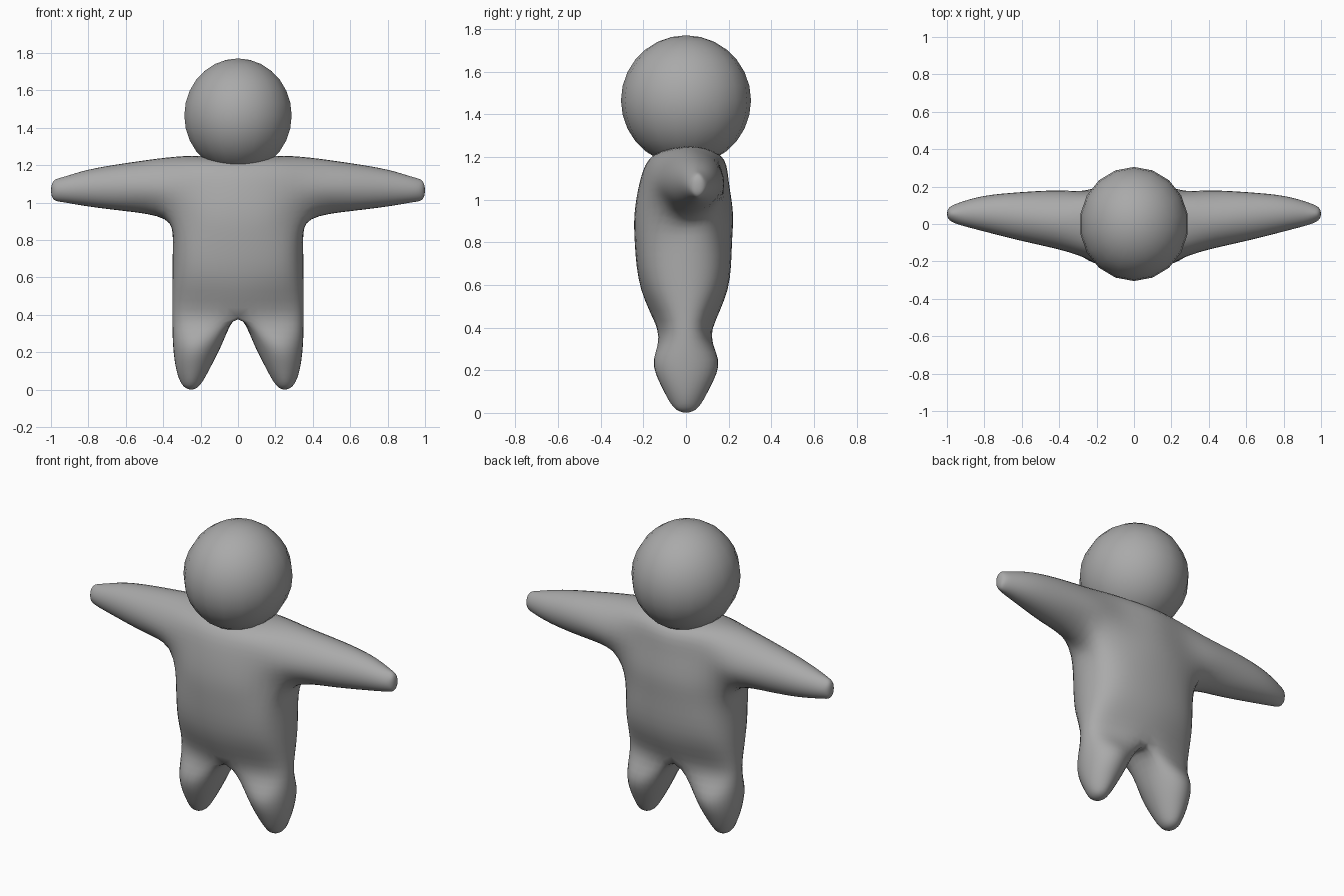
import bpy, bmesh
from math import sin, cos, pi
from mathutils import Vector

cube = bpy.data.objects.get("Cube")
if cube:
    bpy.data.objects.remove(cube)

grey = bpy.data.materials.new("plain grey")
grey.use_nodes = True
grey.diffuse_color = (0.4, 0.4, 0.4, 1)
grey.node_tree.nodes["Principled BSDF"].inputs["Base Color"].default_value = (0.4, 0.4, 0.4, 1)


def torso_ring(z, w, front, back):
    """Half ring: front centre, round the outer side, to back centre, then the core."""
    return [Vector(p) for p in (
        (0, front, z), (.57 * w, .88 * front, z), (.9 * w, .55 * front, z), (w, 0, z),
        (.9 * w, .55 * back, z), (.57 * w, .88 * back, z), (0, back, z), (0, 0, z))]


def leg_ring(z, cx, rx, ry):
    angles = [(i - 3) * pi / 4 for i in range(8)]
    return [Vector((cx + rx * cos(a), ry * sin(a), z)) for a in angles]


def arm_ring(x, cy, cz, ry, rz):
    """Ring from the front-bottom corner, along the bottom, up the back and round."""
    angles = [(i - 3) * pi / 4 for i in range(8)]
    return [Vector((x, cy + ry * cos(a), cz + rz * sin(a))) for a in angles]


def bridge(a, b, spans):
    return [(a[i], a[(i + 1) % 8], b[(i + 1) % 8], b[i]) for i in spans]


def cap(ring, centre):
    return [(Vector(centre), ring[i], ring[i + 1], ring[(i + 2) % 8]) for i in (1, 3, 5)] + \
           [(Vector(centre), ring[7], ring[0], ring[1])]


# Torso rings, bottom to top
torso = [torso_ring(*r) for r in (
    (.39, .35, -.13, .12), (.58, .35, -.21, .195), (.79, .35, -.24, .215),
    (.94, .36, -.24, .22), (1.09, .36, -.215, .2), (1.21, .36, -.15, .16))]

# Arm rings, shoulder to hand; the shoulder ring is welded into the torso side
arm = [arm_ring(*r) for r in (
    (.39, .02, 1.075, .16, .165), (.6, .04, 1.083, .13, .128), (.8, .055, 1.078, .095, .098),
    (.93, .055, 1.07, .06, .068), (.985, .055, 1.067, .035, .05))]
root = arm[0]
torso[3][2:5] = root[0:3]
torso[4][2], torso[4][4] = root[7], root[3]
torso[5][2:5] = root[6], root[5], root[4]
torso[5][7].z = 1.24

# Leg rings, hip to foot
legs = [leg_ring(*r) for r in (
    (.25, .215, .133, .152), (.12, .24, .092, .112), (.03, .25, .05, .06))]

faces = []
for n in range(5):
    spans = range(6) if n < 3 else (0, 1, 4, 5)      # leave the shoulder open
    faces += bridge(torso[n], torso[n + 1], spans)
faces += cap(torso[5], (.2, .02, 1.25))
for a, b in zip(arm, arm[1:]):
    faces += bridge(a, b, range(8))
faces += cap(arm[-1], (1, .055, 1.066))
for a, b in zip([torso[0]] + legs, legs):
    faces += bridge(a, b, range(8))
faces += cap(legs[-1], (.25, 0, 0))

# Mirror both halves into one welded body
bm = bmesh.new()
for side in (1, -1):
    for face in faces:
        bm.faces.new([bm.verts.new((side * p.x, p.y, p.z)) for p in face])
bmesh.ops.remove_doubles(bm, verts=bm.verts, dist=1e-4)
bmesh.ops.recalc_face_normals(bm, faces=bm.faces)
mesh = bpy.data.meshes.new("body")
bm.to_mesh(mesh)
bm.free()
body = bpy.data.objects.new("body", mesh)
bpy.context.collection.objects.link(body)
mesh.materials.append(grey)
mesh.shade_smooth()
subsurf = body.modifiers.new("smooth", "SUBSURF")
subsurf.levels = subsurf.render_levels = 2

# Push the cage out until the smoothed skin passes through the ring points
targets = [v.co.copy() for v in mesh.vertices]
for step in range(8):
    mesh.update()
    body.update_tag()
    bpy.context.view_layer.update()
    skin = body.evaluated_get(bpy.context.evaluated_depsgraph_get()).data
    moves = [t - skin.vertices[i].co for i, t in enumerate(targets)]
    for v, move in zip(mesh.vertices, moves):
        v.co += move * .8
mesh.update()

# Head
bpy.ops.mesh.primitive_uv_sphere_add(segments=18, ring_count=14, radius=.305, location=(0, 0, 1.466))
head = bpy.context.object
head.name = "head"
head.scale.x = .955
head.data.materials.append(grey)
bpy.ops.object.shade_smooth()
